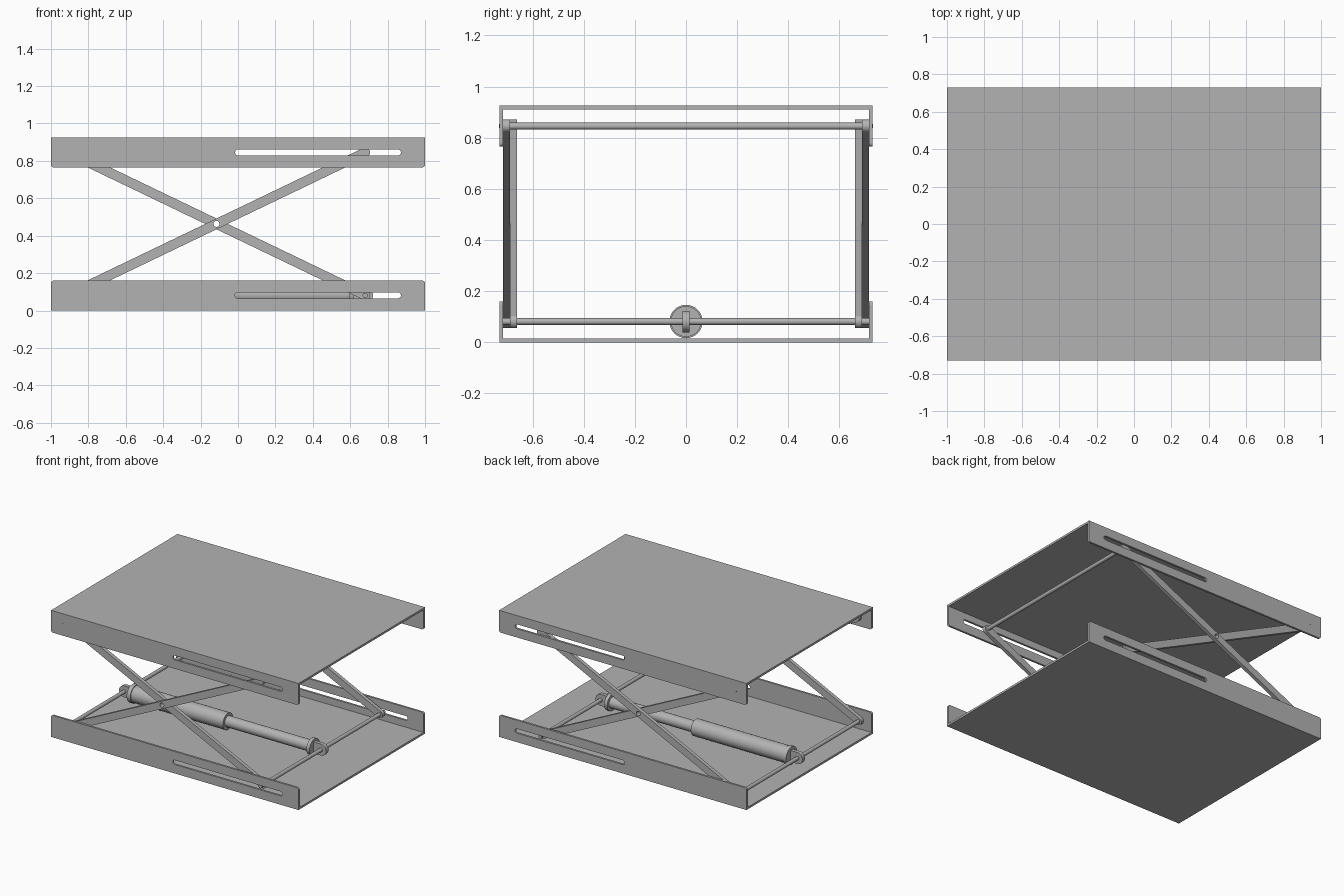
import bpy, bmesh
from math import pi, cos, sin, atan2, hypot
from mathutils import Matrix, Vector

if "Cube" in bpy.data.objects:
    bpy.data.objects.remove(bpy.data.objects["Cube"])

steel = bpy.data.materials.new("grey steel")
steel.use_nodes = True
GREY = (0.45, 0.45, 0.45, 1)
steel.diffuse_color = GREY
steel.node_tree.nodes["Principled BSDF"].inputs["Base Color"].default_value = GREY

# Main dimensions
HEIGHT, HALF_Y, RIM, SHEET = 0.925, 0.73, 0.16, 0.015
LOW, HIGH = 0.081, 0.845
FIXED_X, SLIDE_X = -0.91, 0.68
ARM_R, ARM_T, ROD_R = 0.026, 0.027, 0.0137
INNER = HALF_Y - SHEET


def finish(name, bm, smooth=False):
    bmesh.ops.recalc_face_normals(bm, faces=bm.faces)
    mesh = bpy.data.meshes.new(name)
    bm.to_mesh(mesh)
    bm.free()
    mesh.materials.append(steel)
    ob = bpy.data.objects.new(name, mesh)
    bpy.context.collection.objects.link(ob)
    if smooth:
        bpy.ops.object.select_all(action="DESELECT")
        ob.select_set(True)
        bpy.context.view_layer.objects.active = ob
        bpy.ops.object.shade_smooth_by_angle(angle=pi / 6)
    return ob


def prism(name, points, depth, smooth=False):
    """Extrude a closed outline of 3D points along a vector."""
    bm = bmesh.new()
    face = bm.faces.new([bm.verts.new(p) for p in points])
    new = bmesh.ops.extrude_face_region(bm, geom=[face])["geom"]
    bmesh.ops.translate(bm, vec=depth, verts=[v for v in new if isinstance(v, bmesh.types.BMVert)])
    return finish(name, bm, smooth)


def capsule(a, b, r, y, n=16):
    """Rounded bar outline in the xz plane from a to b."""
    turn = atan2(b[1] - a[1], b[0] - a[0])
    pts = []
    for centre, start in ((b, turn - pi / 2), (a, turn + pi / 2)):
        for i in range(n + 1):
            t = start + pi * i / n
            pts.append((centre[0] + r * cos(t), y, centre[1] + r * sin(t)))
    return pts


def rod(name, a, b, r, n=32):
    a, b = Vector(a), Vector(b)
    bm = bmesh.new()
    place = Matrix.Translation((a + b) / 2) @ (b - a).to_track_quat("Z", "Y").to_matrix().to_4x4()
    bmesh.ops.create_cone(bm, cap_ends=True, segments=n, radius1=r, radius2=r,
                          depth=(b - a).length, matrix=place)
    return finish(name, bm, True)


def cut(ob, cutter):
    mod = ob.modifiers.new("cut", "BOOLEAN")
    mod.operation, mod.solver, mod.object = "DIFFERENCE", "EXACT", cutter
    bpy.context.view_layer.update()
    ob_eval = ob.evaluated_get(bpy.context.evaluated_depsgraph_get())
    mesh = bpy.data.meshes.new_from_object(ob_eval)
    ob.modifiers.clear()
    ob.data = mesh
    bpy.data.objects.remove(cutter)


# Folded sheet channels with slotted, round-cornered side walls
def channel(name, base, sign, slot_z):
    section = [(-HALF_Y, 0), (HALF_Y, 0), (HALF_Y, RIM), (INNER, RIM), (INNER, SHEET),
               (-INNER, SHEET), (-INNER, RIM), (-HALF_Y, RIM)]
    ob = prism(name, [(-1, y, base + sign * z) for y, z in section], (2, 0, 0))
    bm = bmesh.new()
    bm.from_mesh(ob.data)
    rim = base + sign * RIM
    corners = [e for e in bm.edges if all(abs(v.co.z - rim) < 1e-4 for v in e.verts)
               and abs(e.verts[0].co.x - e.verts[1].co.x) < 1e-4]
    bmesh.ops.bevel(bm, geom=corners, offset=0.015, segments=4, profile=0.5, affect="EDGES")
    bm.to_mesh(ob.data)
    bm.free()
    cut(ob, prism("slot_cutter", capsule((0, slot_z), (0.855, slot_z), 0.016, -1), (0, 2, 0)))


channel("base_tray", 0, 1, LOW)
channel("top_platform", HEIGHT, -1, HIGH)

# Scissor arms on both sides, each with an open pivot hole
mid = ((FIXED_X + SLIDE_X) / 2, (LOW + HIGH) / 2)
for side, s in (("left_back", 1), ("right_front", -1)):
    for kind, y, z0, z1 in (("outer", INNER, LOW, HIGH), ("inner", INNER - ARM_T, HIGH, LOW)):
        arm = prism(f"{kind}_arm_{side}", capsule((FIXED_X, z0), (SLIDE_X, z1), ARM_R, s * y),
                    (0, -s * ARM_T, 0))
        cut(arm, rod("hole_cutter", (mid[0], -1, mid[1]), (mid[0], 1, mid[1]), 0.016))
    rod(f"top_hinge_pin_{side}", (FIXED_X, s * (INNER - 2 * ARM_T), HIGH),
        (FIXED_X, s * (HALF_Y + 0.001), HIGH), 0.008)

# Cross rods
for name, x, z in (("base_fixed_rod", FIXED_X, LOW), ("base_sliding_rod", SLIDE_X, LOW),
                   ("top_sliding_rod", SLIDE_X, HIGH)):
    rod(name, (x, -INNER, z), (x, INNER, z), ROD_R)

# Hydraulic cylinder between the two lower rods
for name, x0, x1, r in (("cylinder_end_cap", -0.855, -0.825, 0.065),
                        ("cylinder_body", -0.825, -0.08, 0.06),
                        ("piston_rod", -0.08, 0.595, 0.04),
                        ("piston_end_cap", 0.595, 0.62, 0.06)):
    rod(name, (x0, 0, LOW), (x1, 0, LOW), r)
for name, x, neck in (("cylinder_eye", FIXED_X, -0.855), ("piston_eye", SLIDE_X, 0.62)):
    points = capsule((x, LOW), (neck, LOW), 0.042, -0.014)
    points = [(min(p[0], neck) if neck > x else max(p[0], neck), p[1], p[2]) for p in points]
    prism(name, points, (0, 0.028, 0), True)
